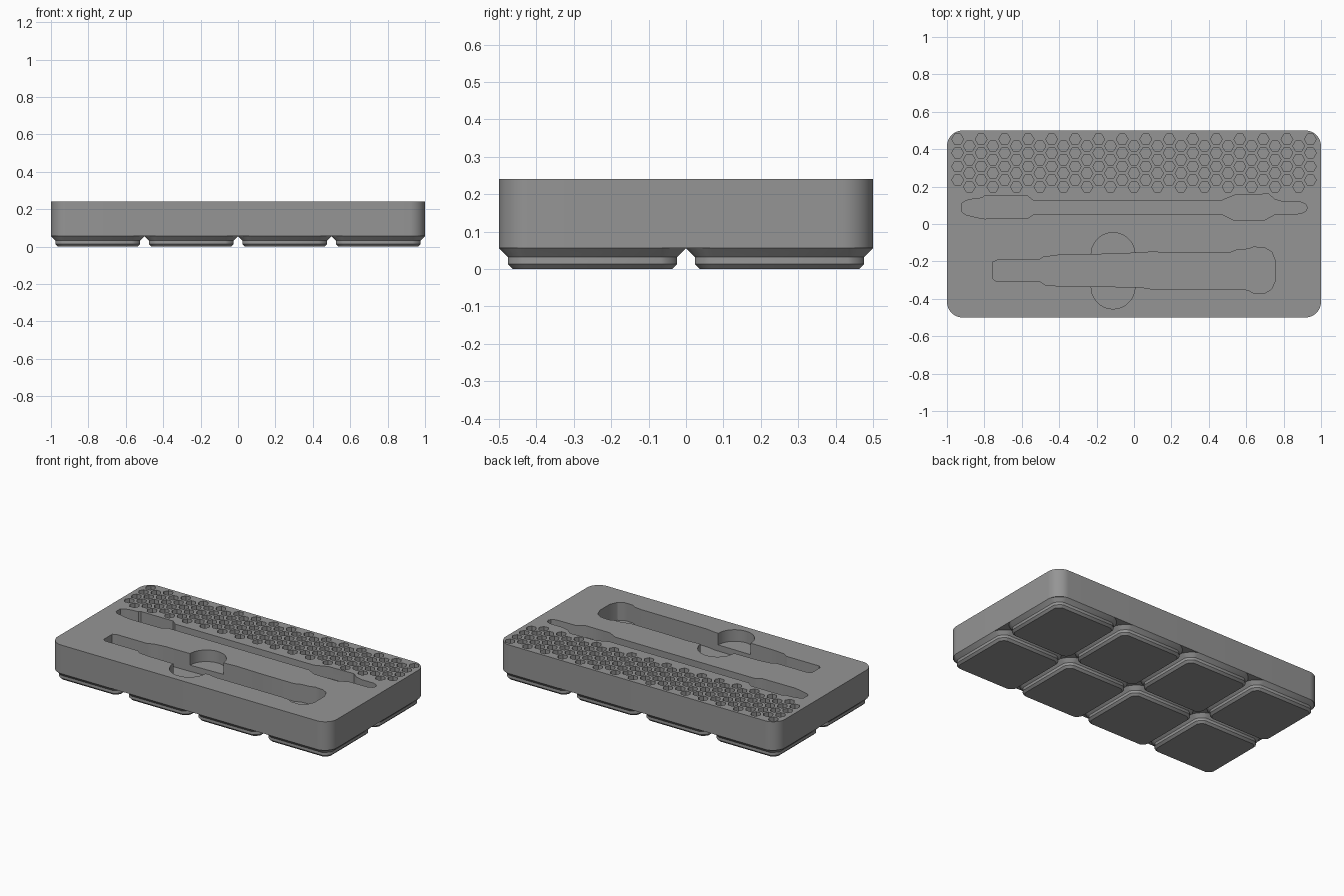
import bpy, bmesh, math
from mathutils import Vector

if "Cube" in bpy.data.objects:
    bpy.data.objects.remove(bpy.data.objects["Cube"])

W, D, Z0, Z1 = 2.0, 1.0, 0.056, 0.241

grey = bpy.data.materials.new("mid grey plastic")
grey.diffuse_color = (0.30, 0.30, 0.30, 1)
grey.use_nodes = True
grey.node_tree.nodes["Principled BSDF"].inputs["Base Color"].default_value = grey.diffuse_color


def arc(cx, cy, r, a0, a1, n):
    """Points along an arc, angles in degrees."""
    return [(cx + r * math.cos(math.radians(a0 + (a1 - a0) * i / n)),
             cy + r * math.sin(math.radians(a0 + (a1 - a0) * i / n))) for i in range(n + 1)]


def loft(bm, rings):
    """Closed solid through rings of (points, z), lowest first."""
    loops = [[bm.verts.new((x, y, z)) for x, y in pts] for pts, z in rings]
    n = len(loops[0])
    for a, b in zip(loops, loops[1:]):
        for i in range(n):
            j = (i + 1) % n
            bm.faces.new((a[i], a[j], b[j], b[i]))
    bm.faces.new(loops[0][::-1])
    bm.faces.new(loops[-1])


def make(name, solids):
    bm = bmesh.new()
    for rings in solids:
        loft(bm, rings)
    bmesh.ops.recalc_face_normals(bm, faces=bm.faces)
    me = bpy.data.meshes.new(name)
    bm.to_mesh(me)
    bm.free()
    me.materials.append(grey)
    ob = bpy.data.objects.new(name, me)
    bpy.context.collection.objects.link(ob)
    return ob


def activate(ob):
    bpy.ops.object.select_all(action='DESELECT')
    ob.select_set(True)
    bpy.context.view_layer.objects.active = ob


def cut(ob, cutter):
    mod = ob.modifiers.new("pocket", 'BOOLEAN')
    mod.operation, mod.solver, mod.object = 'DIFFERENCE', 'EXACT', cutter
    activate(ob)
    bpy.ops.object.modifier_apply(modifier=mod.name)
    bpy.data.objects.remove(cutter)


def pocket(pts, depth):
    return [(pts, Z1 - depth), (pts, Z1 + 0.05)]


# Main block with rounded corners
r = 0.085
outline = []
for k, (sx, sy) in enumerate([(1, 1), (-1, 1), (-1, -1), (1, -1)]):
    outline += arc(sx * (W / 2 - r), sy * (D / 2 - r), r, 90 * k, 90 * k + 90, 12)
body = make("tray_body", [[(outline, Z0), (outline, Z1)]])

# Staggered hexagonal bit holes
holes = []
for i in range(31):
    for j in range(4):
        cx = -0.943 + 0.06287 * i
        cy = 0.453 - 0.0727 * j - (0.0363 if i % 2 else 0)
        holes.append(pocket(arc(cx, cy, 0.0315, 0, 300, 5), 0.10))
cut(body, make("hex_cutter", holes))

# Slim tool slot
slim = [(-.92, .065), (-.90, .05), (-.85, .037), (-.80, .028), (-.57, .03), (-.535, .053),
        (.47, .053), (.53, .022), (.70, .022), (.755, .053), (.89, .055),
        (.918, .068), (.926, .087), (.918, .106), (.89, .118), (.80, .118), (.755, .13),
        (.72, .16), (.54, .155), (.46, .122), (-.535, .122), (-.57, .15),
        (-.80, .15), (-.81, .139), (-.86, .134), (-.90, .125), (-.92, .11)]
cut(body, make("slim_cutter", [pocket(slim, 0.075)]))

# Wide tool pocket
wide = [(-.757, -.29), (-.74, -.305), (-.505, -.305), (-.475, -.325), (-.40, -.332),
        (.03, -.337), (.09, -.347), (.56, -.347), (.61, -.353), (.64, -.37), (.70, -.37),
        (.735, -.348), (.757, -.30), (.757, -.20), (.737, -.15), (.70, -.128),
        (.64, -.123), (.61, -.134), (.55, -.139), (.51, -.155), (.27, -.155),
        (.09, -.15), (.02, -.155), (-.24, -.164), (-.40, -.166), (-.485, -.177),
        (-.51, -.193), (-.73, -.193), (-.757, -.205)]
cut(body, make("wide_cutter", [pocket(wide, 0.115)]))

# Finger grip recess across the wide pocket
grip = arc(-.112, -.163, .117, 0, 180, 20) + arc(-.112, -.337, .117, 180, 360, 20)
cut(body, make("grip_cutter", [pocket(grip, 0.075)]))
activate(body)
bpy.ops.object.shade_smooth_by_angle(angle=math.radians(30))


def foot_ring(cx, cy, inset, clip):
    """Square with softly cut corners; clip is the corner length."""
    h, pts = 0.25 - inset, []
    for k, (sx, sy) in enumerate([(1, 1), (-1, 1), (-1, -1), (1, -1)]):
        full = arc(sx * (h - clip), sy * (h - clip), clip, 90 * k, 90 * k + 90, 4)
        a, b = Vector(full[0]), Vector(full[-1])
        for i, p in enumerate(full):
            q = a.lerp(b, i / 4).lerp(Vector(p), 0.5)
            pts.append((cx + q.x, cy + q.y))
    return pts


# Stepped feet, one under each grid cell
for ix in range(4):
    for iy in range(2):
        cx, cy = -0.75 + 0.5 * ix, -0.25 + 0.5 * iy
        rings = [(foot_ring(cx, cy, inset, clip), z) for inset, clip, z in
                 [(.037, .032, 0), (.024, .042, .0135), (.024, .045, .032), (0, .072, Z0)]]
        foot = make(f"base_foot_{ix + 1}_{iy + 1}", [rings])
        activate(foot)
        bpy.ops.object.shade_smooth_by_angle(angle=math.radians(30))
